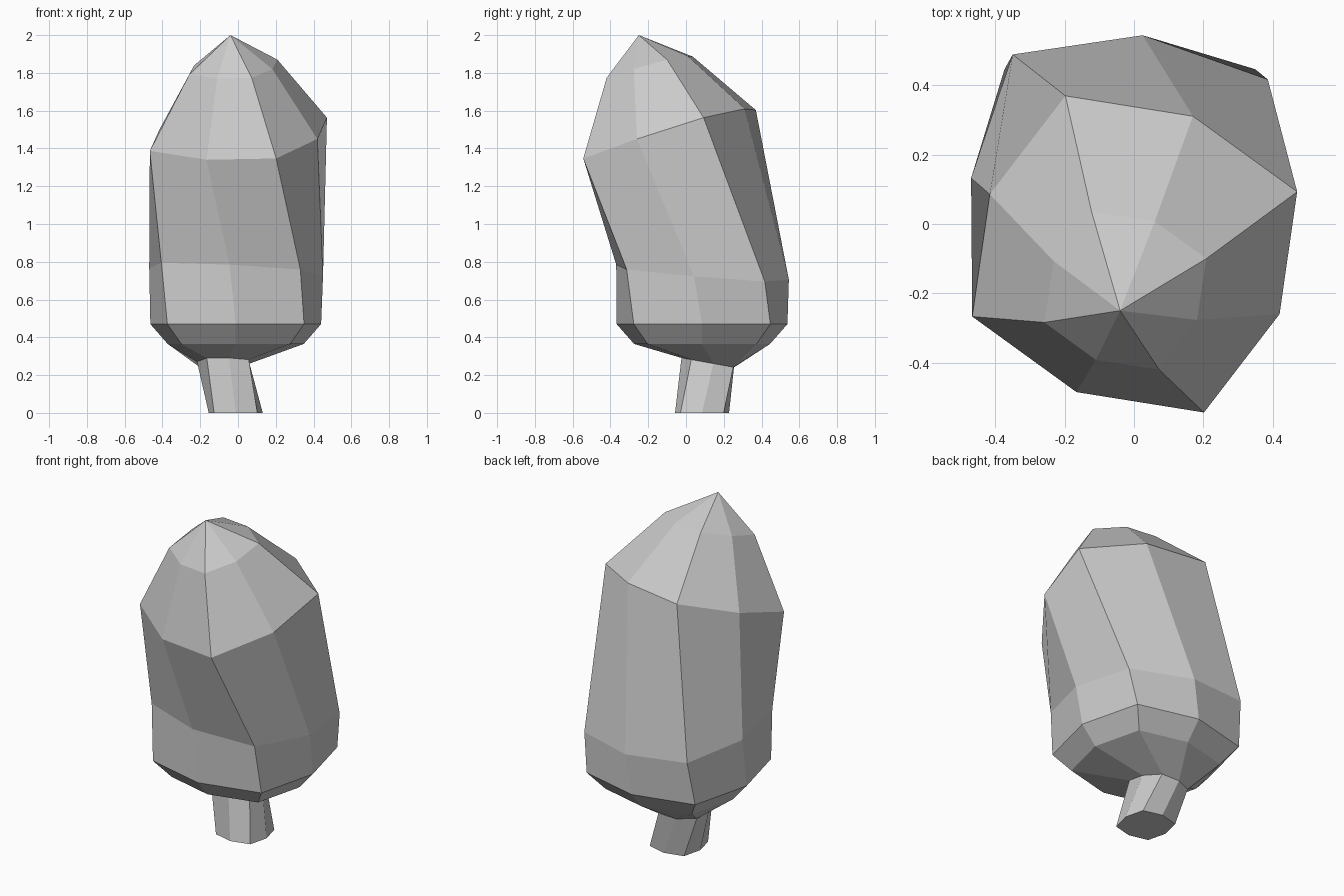
import bpy, bmesh
from mathutils import Vector

if "Cube" in bpy.data.objects:
    bpy.data.objects.remove(bpy.data.objects["Cube"])

# Eight directions of the squarish octagon section (right, back-right, back, ...)
K = 0.8
SECTION = [(1, 0), (K, K), (0, 1), (-K, K), (-1, 0), (-K, -K), (0, -1), (K, -K)]


def ring(bm, centre, right, back):
    """Octagon spanned by a tilted pair of radius vectors."""
    c, u, v = Vector(centre), Vector(right), Vector(back)
    return [bm.verts.new(c + u * a + v * b) for a, b in SECTION]


def loft(name, sections, tip=None, cap_bottom=False):
    bm = bmesh.new()
    rings = [ring(bm, *s) for s in sections]
    for low, high in zip(rings, rings[1:]):
        for i in range(8):
            j = (i + 1) % 8
            bm.faces.new((low[i], low[j], high[j], high[i]))
    if cap_bottom:
        bm.faces.new(rings[0][::-1])
    if tip:
        top = bm.verts.new(tip)
        for i in range(8):
            bm.faces.new((rings[-1][i], rings[-1][(i + 1) % 8], top))
    mesh = bpy.data.meshes.new(name)
    bm.to_mesh(mesh)
    bm.free()
    obj = bpy.data.objects.new(name, mesh)
    bpy.context.collection.objects.link(obj)
    return obj


def flat(z, r):
    return ((-0.012, 0.085, z), (r, 0, 0), (0, r, 0))


# Tilted, slightly twisted seam where the trunk meets the crown
seam = ((-0.078, 0.115, 0.266), (0.139, 0.03, -0.005), (-0.03, 0.139, -0.025))

# Trunk
loft("trunk", [flat(0, 0.143), seam], cap_bottom=True)

# Leaning, twisted crown with a pointed top
loft("crown", [
    seam,
    flat(0.365, 0.36),
    flat(0.47, 0.452),
    ((-0.01, 0.0875, 0.745), (0.46, -0.045, -0.022), (0.035, 0.457, -0.04)),
    ((0.002, -0.087, 1.475), (0.418, -0.173, -0.025), (0.168, 0.398, 0.135)),
    ((-0.025, -0.192, 1.83), (0.207, -0.085, -0.01), (0.085, 0.2, 0.06)),
], tip=(-0.04, -0.25, 2.0))
